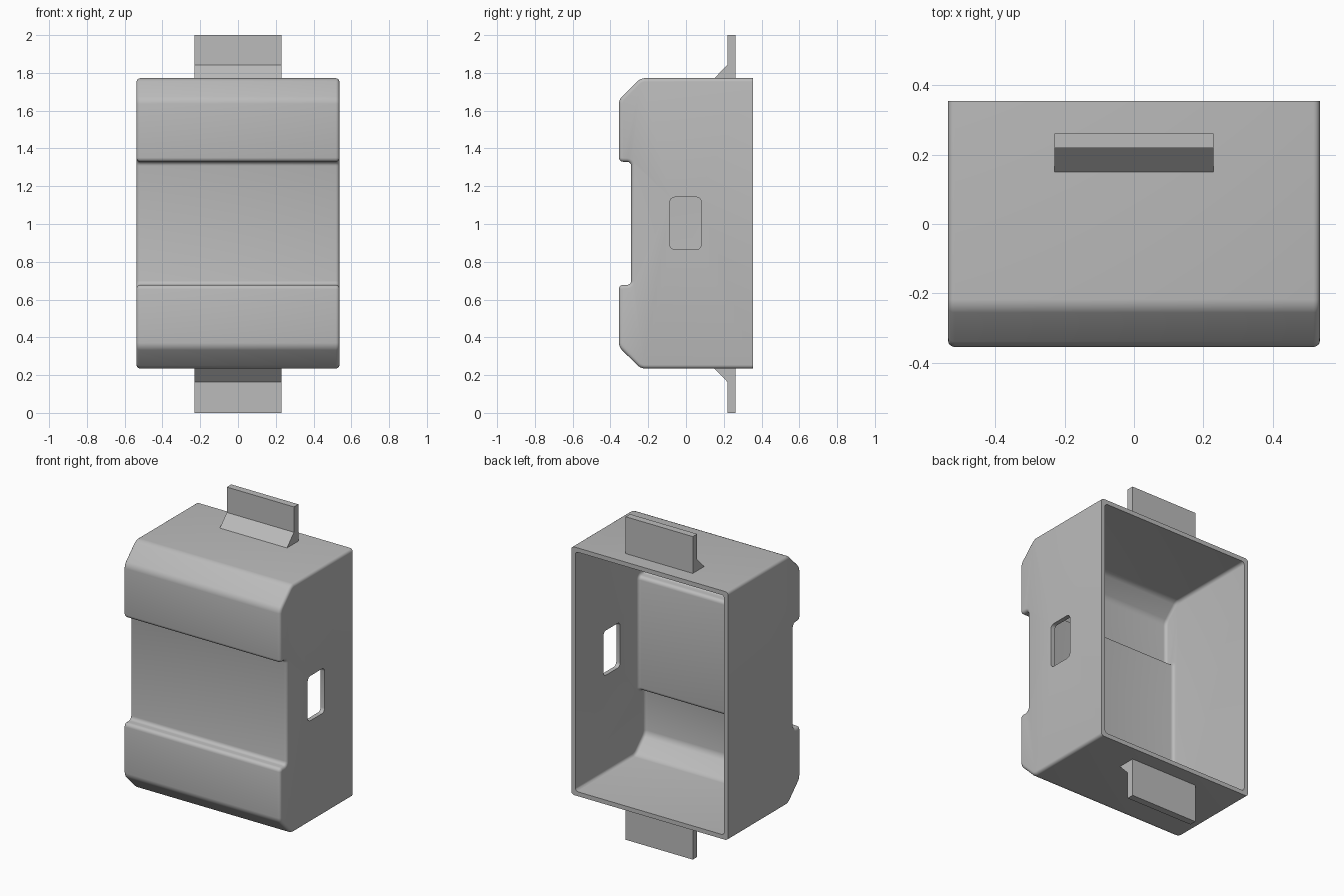
import bpy, bmesh, math

cube = bpy.data.objects.get("Cube")
if cube:
    bpy.data.objects.remove(cube, do_unlink=True)

# Single plain grey material
GREY = (0.5, 0.5, 0.5, 1)
grey = bpy.data.materials.new("plain_grey")
grey.use_nodes = True
grey.diffuse_color = GREY
grey.node_tree.nodes["Principled BSDF"].inputs["Base Color"].default_value = GREY

MID = 1.0035          # height of the mirror plane
HALF_H = 0.7685       # half height of the housing
HALF_W = 0.537
FRONT, BACK = -0.355, 0.355
WALL = 0.027


def extrude_profile(name, points, x0, x1):
    """Prism along x from (y, z) points; returns its object and open bmesh."""
    bm = bmesh.new()
    base = bm.faces.new([bm.verts.new((x0, y, z)) for y, z in points])
    top = bmesh.ops.extrude_face_region(bm, geom=[base])["geom"]
    moved = [v for v in top if isinstance(v, bmesh.types.BMVert)]
    bmesh.ops.translate(bm, verts=moved, vec=(x1 - x0, 0, 0))
    bmesh.ops.recalc_face_normals(bm, faces=bm.faces)
    mesh = bpy.data.meshes.new(name)
    mesh.materials.append(grey)
    obj = bpy.data.objects.new(name, mesh)
    bpy.context.collection.objects.link(obj)
    return obj, bm


def finish(obj, bm):
    bm.to_mesh(obj.data)
    bm.free()
    return obj


def bevel(bm, edges, radius, segments=4):
    bmesh.ops.bevel(bm, geom=edges, offset=radius, segments=segments,
                    profile=0.5, affect='EDGES', clamp_overlap=True)


def along_x(edge):
    a, b = edge.verts
    return abs(a.co.x - b.co.x) > 0.1


def housing_solid(name, inset, back):
    """Stepped, chamfered block with rounded edges, flat at the back."""
    upper = [(back, HALF_H - inset),
             (-0.24 + inset * 0.414, HALF_H - inset),
             (FRONT + inset, 0.655 - inset * 0.414),
             (FRONT + inset, 0.326 + inset),
             (-0.29 + inset, 0.326 + inset)]
    lower = [(y, -z) for y, z in reversed(upper)]
    points = [(y, MID + z) for y, z in upper + lower]
    w = HALF_W - inset
    obj, bm = extrude_profile(name, points, -w, w)

    def at_back(edge):
        return all(v.co.y > back - 0.001 for v in edge.verts)

    # Round the profile corners, then the outlines of both sides
    bevel(bm, [e for e in bm.edges if along_x(e) and not at_back(e)], 0.022)
    bevel(bm, [e for e in bm.edges
               if not at_back(e) and all(abs(v.co.x) > w - 0.0001 for v in e.verts)
               and not along_x(e)], 0.019)
    return finish(obj, bm)


def cut(target, cutter):
    cutter.hide_render = True
    mod = target.modifiers.new("cut", 'BOOLEAN')
    mod.operation = 'DIFFERENCE'
    mod.solver = 'EXACT'
    mod.object = cutter
    bpy.context.view_layer.objects.active = target
    bpy.ops.object.modifier_apply(modifier=mod.name)
    bpy.data.objects.remove(cutter, do_unlink=True)


# Hollow housing, open at the back
housing = housing_solid("housing", 0, BACK)
cut(housing, housing_solid("cavity_cutter", WALL, BACK + 0.05))

# Rounded window in the left wall only
window, bm = extrude_profile(
    "window_cutter",
    [(-0.085, 0.865), (0.08, 0.865), (0.08, 1.142), (-0.085, 1.142)], 0.4, 0.7)
bevel(bm, [e for e in bm.edges if along_x(e)], 0.025)
cut(housing, finish(window, bm))

bpy.ops.object.select_all(action='DESELECT')
housing.select_set(True)
bpy.context.view_layer.objects.active = housing
bpy.ops.object.shade_smooth_by_angle(angle=math.radians(30))

# Mounting tabs with a sloped gusset, above and below
for name, side in (("top_tab", 1), ("bottom_tab", -1)):
    root = HALF_H - 0.005
    tip = MID if side < 0 else 2 - MID
    profile = [(0.146, root), (0.219, HALF_H + 0.071), (0.219, tip),
               (0.262, tip), (0.262, root)]
    finish(*extrude_profile(name, [(y, MID + side * z) for y, z in profile],
                            -0.23, 0.23))
